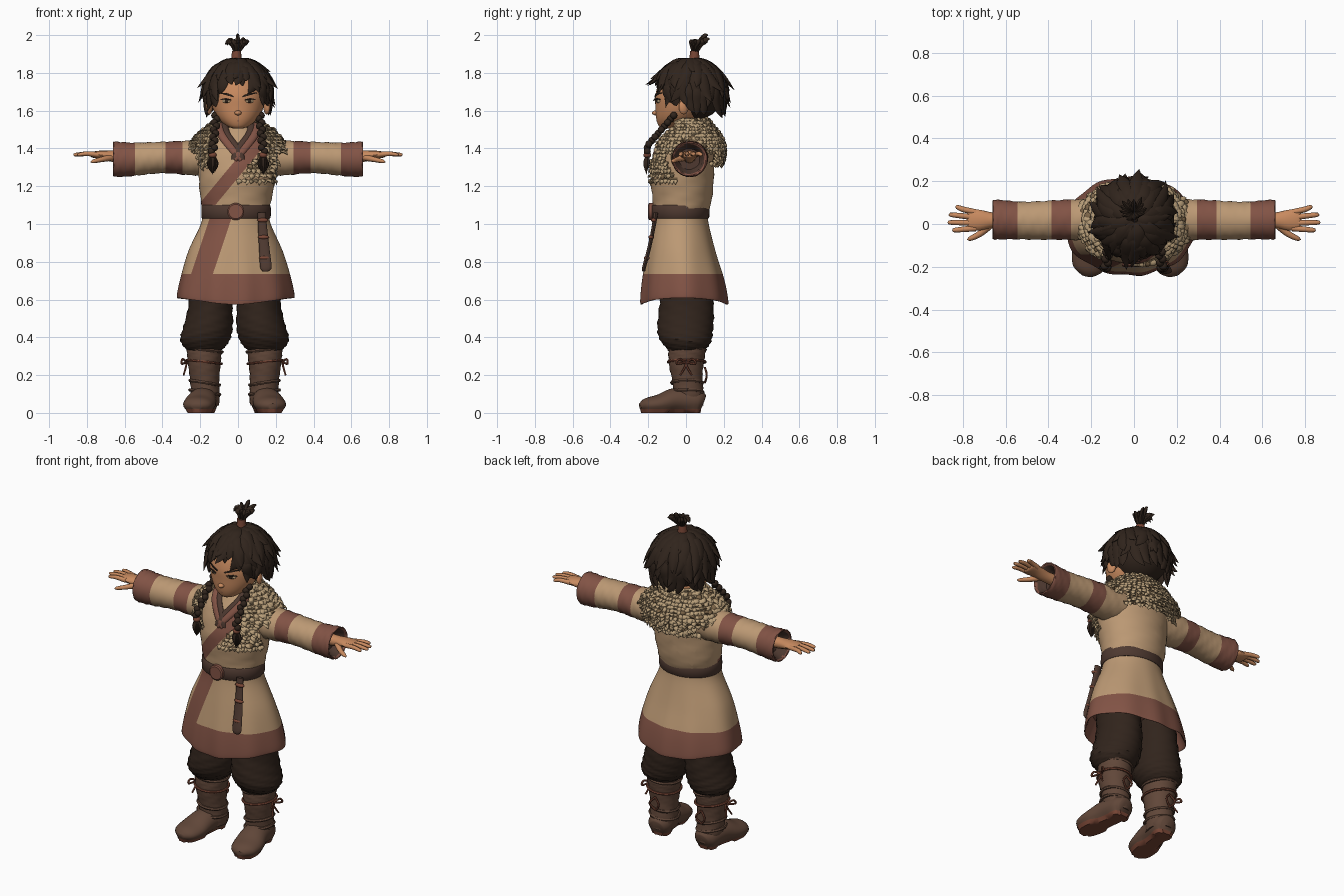
import bpy, bmesh, random
from math import sin, cos, pi, radians, atan2, hypot
from mathutils import Vector, Matrix

random.seed(4)
if bpy.data.objects.get("Cube"):
    bpy.data.objects.remove(bpy.data.objects["Cube"])

def material(name, *rgb):
    lin = [((c / 255 + .055) / 1.055) ** 2.4 for c in rgb] + [1]
    m = bpy.data.materials.new(name)
    m.use_nodes = True
    m.diffuse_color = lin
    m.node_tree.nodes["Principled BSDF"].inputs["Base Color"].default_value = lin
    return m

SKIN = material("skin", 200, 138, 95)
HAIR = material("dark_hair", 48, 36, 28)
CLOTH = material("cream_cloth", 188, 153, 116)
TRIM = material("russet_trim", 130, 83, 69)
PANTS = material("dark_trousers", 49, 36, 28)
BOOT = material("boot_leather", 97, 71, 57)
BELT = material("belt_leather", 78, 57, 48)
FUR = material("light_fur", 184, 158, 121)
UNDERFUR = material("shaded_fur", 122, 99, 71)
CORD = material("red_cord", 122, 71, 54)

def smooth_rows(rows, k):
    """Spline through rows of x, y, z, half width, half depth."""
    out = []
    for i in range(len(rows) - 1):
        p = [rows[max(i - 1, 0)], rows[i], rows[i + 1], rows[min(i + 2, len(rows) - 1)]]
        for t in [j / k for j in range(k)]:
            out.append([b + .5 * t * (c - a + t * (2 * a - 5 * b + 4 * c - d + t * (3 * (b - c) + d - a)))
                        for a, b, c, d in zip(*p)])
    return out + [list(rows[-1])]

def sweep(bm, rows, n=12, up=(0, 0, 1), tan=None, k=4, mat=0, caps=True, wob=0):
    rows = smooth_rows(rows, k)
    pts = [Vector(r[:3]) for r in rows]
    rings = []
    for i, r in enumerate(rows):
        t = Vector(tan) if tan else (pts[min(i + 1, len(pts) - 1)] - pts[max(i - 1, 0)]).normalized()
        side = t.cross(Vector(up)).normalized()
        nrm, ring = side.cross(t), []
        for a in [2 * pi * j / n for j in range(n)]:
            s = 1 + wob * sin(3 * a + i * 1.3) * sin(i * .9 + 2 * a)
            ring.append(bm.verts.new(pts[i] + s * (side * max(r[3], .0006) * cos(a) + nrm * max(r[4], .0006) * sin(a))))
        rings.append(ring)
    faces = [bm.faces.new((p[j], p[(j + 1) % n], q[(j + 1) % n], q[j]))
             for p, q in zip(rings, rings[1:]) for j in range(n)]
    for f in faces + ([bm.faces.new(rings[0]), bm.faces.new(rings[-1])] if caps else []):
        f.material_index = mat

def column(bm, rows, **kw):
    sweep(bm, rows, up=(0, -1, 0), tan=(0, 0, 1), **kw)

def blob(bm, loc, size, turn=0, mat=0):
    mx = Matrix.Translation(loc) @ Matrix.Rotation(turn, 4, 'Z') @ Matrix.Diagonal((*size, 1))
    for v in bmesh.ops.create_uvsphere(bm, u_segments=16, v_segments=10, radius=1, matrix=mx)["verts"]:
        for f in v.link_faces:
            f.material_index = mat

def hoop(bm, c, a, b, r, tilt):
    sweep(bm, [(c[0] + a * cos(t), c[1] + b * sin(t), c[2] + tilt * cos(t), r, r)
               for t in [2 * pi * i / 24 for i in range(25)]], n=6, k=1)

def paint(bm, cuts, rule):
    for co, no in cuts:
        bmesh.ops.bisect_plane(bm, geom=bm.verts[:] + bm.edges[:] + bm.faces[:], dist=1e-5, plane_co=co, plane_no=no)
    for f in bm.faces:
        f.material_index = int(rule(f.calc_center_median()))

def finish(name, bm, mats, mirror=False, angle=50, shift=0):
    bmesh.ops.recalc_face_normals(bm, faces=bm.faces)
    me = bpy.data.meshes.new(name)
    bm.to_mesh(me)
    bm.free()
    for m in mats:
        me.materials.append(m)
    me.polygons.foreach_set("use_smooth", [True] * len(me.polygons))
    me.set_sharp_from_angle(angle=radians(angle))
    ob = bpy.data.objects.new(name, me)
    ob.location.x = shift
    bpy.context.collection.objects.link(ob)
    if mirror:
        ob.modifiers.new("mirror", 'MIRROR')

# coat skirt: flared, folded, with hem band and front strip
bm = bmesh.new()
column(bm, [(-.012, -.03, 1.08, .172, .142), (-.012, -.03, 1.0, .185, .15), (-.015, -.025, .85, .25, .182),
            (-.015, -.015, .7, .29, .217), (-.016, -.01, .585, .31, .231), (-.016, -.01, .59, .297, .218),
            (-.015, -.01, .7, .26, .19)], n=72, k=6)
for v in bm.verts:
    f = min(max((1.05 - v.co.z) / .45, 0), 1)
    a = atan2(v.co.y + .02, v.co.x + .015)
    s = 1 + .02 * f * sin(9 * a + 1)
    v.co = (v.co.x * s, v.co.y * s, v.co.z + .035 * f * f * cos(a) ** 2)
paint(bm, [((0, 0, .735), (0, 0, 1))] + [((x, 0, 1.03), (1, 0, -1 / 3)) for x in (-.15, -.035)],
      lambda c: c.z < .735 or (c.y < -.04 and -.15 < c.x - (c.z - 1.03) / 3 < -.035))
finish("coat_skirt", bm, [CLOTH, TRIM])

# coat body with diagonal lapel band
lapel = lambda c: c.x - .1 - (c.z - 1.42) * .83
bm = bmesh.new()
column(bm, [(-.01, -.03, 1.05, .173, .142), (-.01, -.022, 1.13, .187, .157), (0, -.02, 1.26, .207, .168),
            (0, 0, 1.38, .215, .155), (0, .01, 1.46, .17, .12), (0, .01, 1.51, .085, .085)], n=64, wob=.025)
paint(bm, [((.1 + d, 0, 1.42), (1, 0, -.83)) for d in (-.045, .045)], lambda c: c.y < -.03 and abs(lapel(c)) < .045)
finish("coat_body", bm, [CLOTH, TRIM])

# crossed inner collar
bm = bmesh.new()
for s in (1, -1):
    for m, inset in ((0, 0), (1, .025)):
        sweep(bm, [(s * (.1 - inset), -.02, 1.53, .022, .012), (s * (.085 - inset), -.1, 1.47, .022, .012),
                   (s * (.02 - inset), -.16, 1.385, .02, .01), (-s * .02, -.17, 1.34, .015, .008)], up=(0, -1, .3), mat=m)
finish("inner_collar", bm, [TRIM, BELT])

# sleeves with bands and dark cuff openings
bm = bmesh.new()
sweep(bm, [(.12, .02, 1.36, .1, .1), (.25, .018, 1.352, .096, .092), (.4, .018, 1.35, .091, .083),
           (.54, .018, 1.345, .088, .087), (.65, .018, 1.343, .093, .093), (.652, .018, 1.343, .08, .08),
           (.6, .018, 1.345, .055, .055)], n=36, tan=(1, 0, 0), k=6, wob=.05)
paint(bm, [((x, 0, 0), (1, 0, 0)) for x in (.295, .385, .545)],
      lambda c: 2 if c.x > .59 and hypot(c.y - .018, c.z - 1.344) < .079 else .295 < c.x < .385 or c.x > .545)
finish("sleeve", bm, [CLOTH, TRIM, BELT], mirror=True)

# hands: palm, four fingers and thumb
bm = bmesh.new()
sweep(bm, [(.58, .018, 1.355, .035, .034), (.66, .018, 1.358, .036, .03), (.72, .018, 1.366, .048, .023),
           (.77, .02, 1.367, .048, .016), (.78, .02, 1.367, .03, .008)])
for y, tip in zip((.055, .03, .005, -.02), (.835, .865, .87, .85)):
    sweep(bm, [(.74, y, 1.367, .014, .014), (.8, y * 1.25, 1.372, .013, .012),
               (tip - .008, y * 1.45, 1.367, .01, .009), (tip, y * 1.5, 1.366, .002, .002)], n=8)
sweep(bm, [(.67, 0, 1.352, .02, .018), (.72, -.045, 1.342, .015, .014), (.765, -.068, 1.332, .011, .01),
           (.78, -.073, 1.328, .002, .002)], n=8)
finish("hand", bm, [SKIN], mirror=True)

# fur mantle: shell trimmed by rule, then covered in tufts
def furry(c):
    if c.y < -.05 and abs(c.x) < .2:
        return (lapel(c) > min(.05, .02 - (c.z - 1.42) * .83) and c.z > 1.22) or (c.x < -.12 and c.z > 1.29)
    return c.z > (1.37 if abs(c.x) > .17 else 1.31)

bm = bmesh.new()
column(bm, [(0, .02, 1.56, .1, .09), (0, .015, 1.5, .18, .145), (0, .012, 1.43, .25, .185), (0, .005, 1.36, .255, .19),
            (0, -.005, 1.3, .225, .182), (0, -.01, 1.2, .195, .172)], n=60, caps=False)
bmesh.ops.delete(bm, geom=[f for f in bm.faces if not furry(f.calc_center_median())], context='FACES')
for c in [f.calc_center_median() for f in bm.faces]:
    out = Vector((c.x, c.y, .1)).normalized()
    d = out * random.uniform(.004, .022) + Vector((random.uniform(-.02, .02), 0, -random.uniform(.02, .034)))
    w = random.uniform(.011, .018)
    sweep(bm, [(*(c - out * .004), w * .7, w * .5), (*(c + d * .4 + out * .007), w, w * .5), (*(c + d), .001, .001)],
          n=5, up=out, k=2, mat=random.random() < .92)
finish("fur_mantle", bm, [UNDERFUR, FUR], angle=70)

# belt, buckle and hanging strap
bm = bmesh.new()
column(bm, [(-.01, -.03, z, .183 + d, .153 + d) for z, d in ((1.03, -.01), (1.034, 0), (1.096, 0), (1.1, -.01))], n=48, k=2)
finish("belt", bm, [BELT])
bm = bmesh.new()
sweep(bm, [(-.012, y, 1.066, r, r) for y, r in ((-.17, .045), (-.195, .045), (-.2, .038))], n=28, k=1)
finish("buckle", bm, [TRIM], angle=30)
bm = bmesh.new()
sweep(bm, [(.125, -.16, 1.06, .022, .012), (.13, -.172, .98, .024, .01), (.14, -.198, .86, .028, .01),
           (.148, -.222, .77, .03, .01), (.15, -.222, .75, .016, .008)], up=(0, -1, 0))
for z, y in ((1.02, -.17), (.93, -.184), (.82, -.207)):
    blob(bm, (.132 + (1 - z) * .05, y, z), (.03, .015, .012), mat=1)
finish("belt_strap", bm, [BELT, CORD])

# baggy trousers
bm = bmesh.new()
column(bm, [(.125, -.01, .72, .11, .13), (.13, -.002, .58, .115, .142), (.142, 0, .46, .13, .148),
            (.152, 0, .39, .132, .138), (.16, 0, .345, .105, .108), (.165, 0, .32, .07, .07)], n=36, k=5, wob=.06)
finish("trouser_leg", bm, [PANTS], mirror=True, shift=-.018)

# boots: wrinkled shaft, foot, sole, wraps and laces
bm = bmesh.new()
column(bm, [(.16, .005, .345, .085, .09), (.162, .003, .325, .092, .098), (.162, .003, .26, .086, .092),
            (.156, .008, .17, .077, .08), (.155, .012, .09, .076, .082), (.155, .012, .04, .07, .08)], n=28, k=5, wob=.05)
sweep(bm, [(.152, .09, .05, .045, .045), (.155, .055, .06, .07, .065), (.17, -.05, .068, .076, .066),
           (.186, -.14, .048, .086, .05), (.196, -.21, .04, .07, .038), (.202, -.243, .034, .025, .016)], n=24)
for v in bm.verts:
    v.co.z = 0 if v.co.z < .018 else v.co.z
for z, r in ((.335, .092), (.11, .079), (.16, .078)):
    hoop(bm, (.158, .006, z), r, r + .004, .009, .012)
paint(bm, [((0, 0, .02), (0, 0, 1))], lambda c: c.z < .02)
finish("boot", bm, [BOOT, CORD], mirror=True, shift=-.018)
bm = bmesh.new()
hoop(bm, (.161, .004, .27), .092, .099, .007, .01)
for d in (-1, 1):
    sweep(bm, [(.25, 0, .265, .006, .006), (.275, d * .035, .285, .006, .006), (.28, d * .05, .26, .006, .006),
               (.255, 0, .262, .006, .006), (.27, d * .03, .2, .005, .005)], n=6, up=(1, 0, 0))
    sweep(bm, [(.155, .1, .24, .006, .006), (.155 + d * .03, .11, .2, .006, .006), (.155, .1, .16, .006, .006)],
          n=6, up=(0, 1, 0))
finish("boot_laces", bm, [CORD], mirror=True, shift=-.018)

# head, neck, nose and ears
bm = bmesh.new()
column(bm, [(0, -.105, 1.505, .022, .022), (0, -.085, 1.52, .06, .06), (0, -.05, 1.56, .106, .108),
            (0, -.03, 1.62, .136, .132), (0, -.015, 1.69, .145, .146), (0, 0, 1.77, .125, .128), (0, .01, 1.83, .05, .05)], n=40, k=5)
column(bm, [(0, .01, 1.42, .07, .065), (0, 0, 1.5, .058, .058), (0, -.01, 1.58, .06, .06)], n=20)
blob(bm, (0, -.16, 1.588), (.018, .02, .013))
for s in (1, -1):
    blob(bm, (s * .152, -.012, 1.62), (.016, .028, .04), turn=s * .35)
finish("head", bm, [SKIN], angle=80)

# eyes, brows and mouth
bm = bmesh.new()
blob(bm, (.062, -.148, 1.65), (.024, .007, .009), turn=.42, mat=1)
blob(bm, (.06, -.151, 1.651), (.013, .007, .01), turn=.42)
sweep(bm, [(.035, -.163, 1.655, .003, .003), (.062, -.155, 1.663, .004, .004), (.092, -.136, 1.658, .002, .003)], n=6)
sweep(bm, [(.025, -.165, 1.674, .003, .004), (.06, -.156, 1.687, .004, .006), (.1, -.128, 1.694, .002, .002)], n=6)
sweep(bm, [(0, -.153, 1.546, .003, .004), (.02, -.147, 1.547, .003, .003), (.033, -.138, 1.544, .001, .001)], n=6, mat=2)
finish("face_features", bm, [HAIR, FUR, TRIM], mirror=True)

# tousled hair: cap and layered locks with flicked tips
bm = bmesh.new()
blob(bm, (0, .045, 1.705), (.162, .158, .155))
for p0, p1, count, flare, w in ((4, 66, 13, .16, .038), (22, 92, 18, .3, .038), (45, 115, 22, .3, .036), (75, 142, 22, .06, .036)):
    for i in range(count):
        th = 2 * pi * (i + random.uniform(-.35, .35)) / count
        a = min(th % (2 * pi), -th % (2 * pi))
        limit = 76 if a < .3 else 94 if a < .75 else 120 if a < 1.35 else 150
        start, end = min(p0, limit - 40), min(p1, limit) + random.uniform(-9, 9)
        fl, swirl = flare * random.uniform(.2, 1.1), random.uniform(-.4, .4)
        lift, flick, rows = random.uniform(0, .04), random.uniform(0, .02), []
        for t, width in zip((0, .25, .5, .75, 1), (.6, 1, .9, .6, .02)):
            phi = radians(start + (end - start) * t)
            h = (sin(min(phi, 1.8)) + lift) * (1 + fl * t ** 3)
            rows.append((.17 * h * sin(th + swirl * t * t), .025 - .18 * h * cos(th + swirl * t * t),
                         1.7 + .168 * cos(phi) + flick * t ** 4, w * width, w * width * .5))
        sweep(bm, rows, n=6, up=(sin(th), -cos(th), .5), k=3)
finish("hair", bm, [HAIR])

# topknot with tie and curled tips
bm = bmesh.new()
column(bm, [(-.008, .045, z, r, r) for z, r in ((1.85, .03), (1.88, .027), (1.915, .024))], n=14, mat=1)
for i in range(13):
    t, reach, z = 2 * pi * i / 13, random.uniform(.05, .08), random.uniform(1.925, 1.985) if i != 3 else 1.999
    x, y = reach * cos(t) - .008, reach * sin(t) * .8 + .075
    sweep(bm, [(-.008, .045, 1.9, .012, .012), (x * .35, .045 + (y - .045) * .35, 1.95, .018, .014),
               (x * .75, .045 + (y - .045) * .75, max(z - .004, 1.965), .014, .01), (x, y, z, .001, .001)],
          n=6, up=(-sin(t), cos(t), 0))
finish("topknot", bm, [HAIR, CORD])

# side braids with tie and tassel
bm = bmesh.new()
for i in range(11):
    t = i / 10
    blob(bm, (.116 + .018 * t + .007 * (-1) ** i, -.065 - .14 * min(1, t / .85), 1.575 - .19 * t), (.019, .019, .019), turn=i)
blob(bm, (.134, -.205, 1.365), (.022, .021, .016), mat=1)
for d in range(-2, 3):
    sweep(bm, [(.134, -.203, 1.365, .008, .008), (.134 + d * .009, -.215 + abs(d) * .006, 1.32, .013, .013),
               (.134 + d * .006, -.208, 1.262 + abs(d) * .008, .001, .001)], n=6, up=(0, -1, 0))
finish("braid", bm, [HAIR, CORD], mirror=True)
